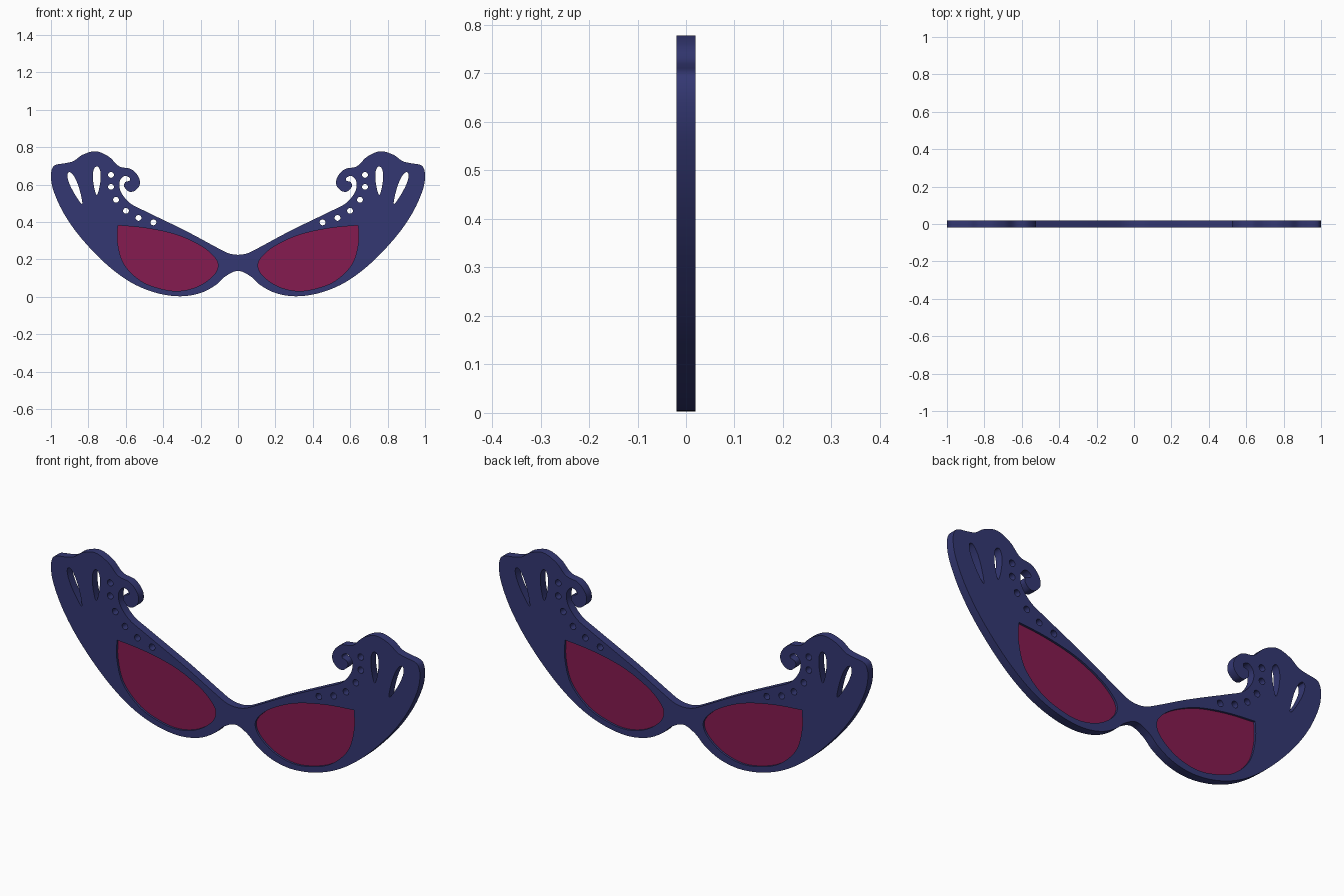
import bpy, bmesh, math

if "Cube" in bpy.data.objects:
    bpy.data.objects.remove(bpy.data.objects["Cube"])

# Right half of the frame outline (x, z), from top of bridge round to its underside
HALF = [(0, .225), (.05, .233), (.11, .262), (.28, .353), (.49, .455), (.572, .497),
        (.617, .545), (.634, .588), (.629, .626), (.604, .647), (.580, .636), (.580, .621),
        (.604, .612), (.608, .588), (.583, .563), (.552, .567), (.526, .598), (.532, .642),
        (.572, .683), (.636, .698), (.690, .749), (.760, .778), (.830, .760), (.877, .727),
        (.920, .715), (.973, .706), (.994, .685), (1.0, .636), (.984, .56), (.93, .444),
        (.84, .316), (.706, .176), (.572, .077), (.44, .022), (.31, .003), (.20, .021),
        (.118, .064), (.064, .112), (0, .139)]
# Lens opening, starting and ending at its sharp upper corner
LENS = [(.642, .382), (.643, .289), (.61, .176), (.52, .086), (.41, .043), (.31, .032),
        (.21, .058), (.134, .112), (.107, .165), (.128, .214), (.20, .273), (.33, .332),
        (.49, .367), (.642, .382)]
DOTS = [(.679, .652), (.679, .588), (.652, .519), (.599, .460), (.532, .422), (.452, .398)]
# Teardrop slots: top, tip, half width
SLOTS = [((.755, .697), (.755, .545), .026), ((.905, .666), (.834, .497), .025)]


def smooth(pts, closed, n=6):
    """Interpolate points with a smooth spline."""
    out, c = [], len(pts)
    for i in range(c if closed else c - 1):
        p = []
        for k in range(i - 1, i + 3):
            p.append(pts[k % c] if closed else pts[max(0, min(c - 1, k))])
        for s in range(n):
            t = s / n
            out.append(tuple(.5 * (2 * b + (d - a) * t + (2 * a - 5 * b + 4 * d - e) * t * t
                                   + (3 * b - a - 3 * d + e) * t ** 3)
                             for a, b, d, e in zip(*p)))
    return out


def mirror(pts):
    return [(-x, z) for x, z in pts]


def circle(c, r=.0155, n=20):
    return [(c[0] + r * math.cos(2 * math.pi * i / n), c[1] + r * math.sin(2 * math.pi * i / n))
            for i in range(n)]


def teardrop(top, tip, w, n=32):
    dx, dz = top[0] - tip[0], top[1] - tip[1]
    length = math.hypot(dx, dz)
    out = []
    for i in range(n):
        a = 2 * math.pi * i / n
        u = .5 + .5 * math.cos(a)
        v = w * math.sin(a) * (.45 + .62 * u)
        out.append((tip[0] + dx * u - dz / length * v, tip[1] + dz * u + dx / length * v))
    return out


def plate(name, loops, half_depth, mat):
    """Fill the loops (holes included) and extrude to a flat plate facing -y."""
    cu = bpy.data.curves.new(name, 'CURVE')
    cu.dimensions, cu.fill_mode, cu.extrude = '2D', 'BOTH', half_depth
    for loop in loops:
        sp = cu.splines.new('POLY')
        sp.points.add(len(loop) - 1)
        for p, (x, z) in zip(sp.points, loop):
            p.co = (x, z, 0, 1)
        sp.use_cyclic_u = True
    ob = bpy.data.objects.new(name, cu)
    bpy.context.collection.objects.link(ob)
    ob.rotation_euler.x = math.pi / 2
    bpy.ops.object.select_all(action='DESELECT')
    ob.select_set(True)
    bpy.context.view_layer.objects.active = ob
    bpy.ops.object.convert(target='MESH')
    ob = bpy.context.object
    bpy.ops.object.transform_apply(location=False, rotation=True, scale=False)
    bm = bmesh.new()
    bm.from_mesh(ob.data)
    bmesh.ops.remove_doubles(bm, verts=bm.verts, dist=1e-5)
    bmesh.ops.recalc_face_normals(bm, faces=bm.faces)
    bm.to_mesh(ob.data)
    bm.free()
    ob.data.materials.clear()
    ob.data.materials.append(mat)
    bpy.ops.object.shade_smooth_by_angle(angle=math.radians(35))
    return ob


def material(name, color):
    m = bpy.data.materials.new(name)
    m.diffuse_color = color
    m.use_nodes = True
    m.node_tree.nodes["Principled BSDF"].inputs["Base Color"].default_value = m.diffuse_color
    return m


blue = material("frame_blue", (.034, .039, .17, 1))
red = material("lens_red", (.235, .011, .08, 1))

# Frame with lens openings, dots and slots
outline = smooth(HALF + mirror(HALF[1:-1])[::-1], True)
lens = smooth(LENS, False)
holes = [lens] + [circle(c) for c in DOTS] + [teardrop(*s) for s in SLOTS]
plate("frame", [outline] + holes + [mirror(h) for h in holes], .02, blue)

# Lenses, thinner than the frame
plate("lens_right", [lens], .01, red)
plate("lens_left", [mirror(lens)], .01, red)
